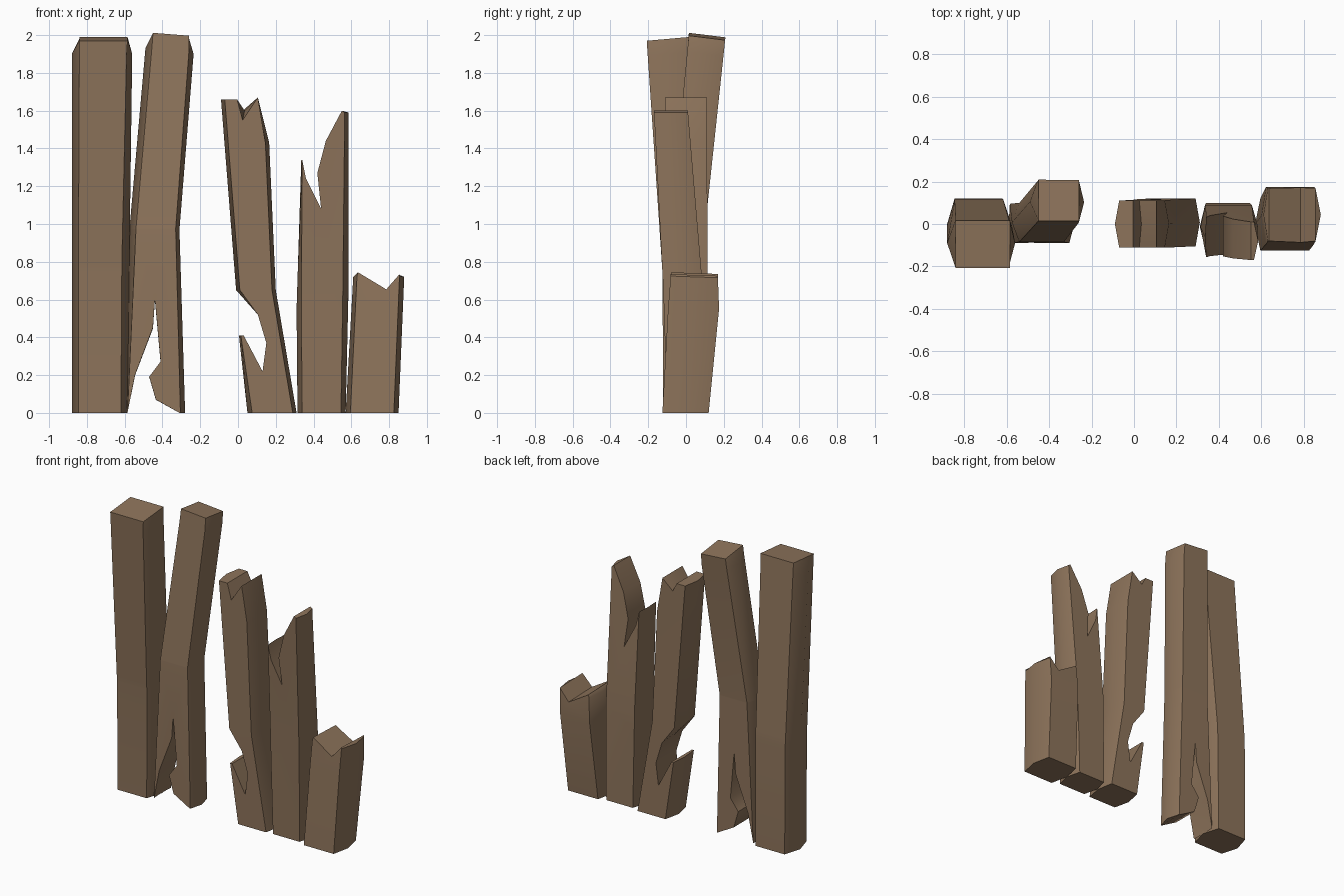
import bpy, bmesh, math

if "Cube" in bpy.data.objects:
    bpy.data.objects.remove(bpy.data.objects["Cube"])

wood = bpy.data.materials.new("weathered brown wood")
wood.diffuse_color = (0.27, 0.175, 0.105, 1)
wood.use_nodes = True
wood.node_tree.nodes["Principled BSDF"].inputs["Base Color"].default_value = wood.diffuse_color


def depth_at(z, keys):
    """Front and back y of a post at height z."""
    for (z0, f0, b0), (z1, f1, b1) in zip(keys, keys[1:]):
        if z <= z1:
            t = max(0, (z - z0) / (z1 - z0))
            return f0 + (f1 - f0) * t, b0 + (b1 - b0) * t
    return keys[-1][1:]


def post(name, outline, keys, tilt=0.0):
    """Splintered six-sided post from a front outline.
    outline: (x, z, inset of front/back corner, front z shift), clockwise.
    keys: (z, front y, back y) bends along the height."""
    bm = bmesh.new()
    layers = []
    for side in (-1, 0, 1):                      # front, middle ridge, back
        ring = []
        for p in outline:
            x, z, inset, dz = (tuple(p) + (0, 0))[:4]
            z2 = z * (1 + tilt * side) - dz * (side < 0)
            ring.append(bm.verts.new((x + inset * abs(side), side, z2)))
        layers.append(ring)
    n = len(outline)
    bm.faces.new(layers[0])
    bm.faces.new(layers[2][::-1])
    for a, b in zip(layers, layers[1:]):
        for i in range(n):
            j = (i + 1) % n
            bm.faces.new((a[j], a[i], b[i], b[j]))
    # add loops at the bends, then bend
    for k in keys[1:-1]:
        bmesh.ops.bisect_plane(bm, geom=bm.verts[:] + bm.edges[:] + bm.faces[:],
                               plane_co=(0, 0, k[0]), plane_no=(0, 0, 1), dist=1e-5)
    bmesh.ops.triangulate(bm, faces=[f for f in bm.faces if len(f.verts) > 4])
    for v in bm.verts:
        f, b = depth_at(v.co.z, keys)
        v.co.y = f + (b - f) * (v.co.y + 1) / 2
    bmesh.ops.recalc_face_normals(bm, faces=bm.faces[:])
    me = bpy.data.meshes.new(name)
    bm.to_mesh(me)
    bm.free()
    me.materials.append(wood)
    ob = bpy.data.objects.new(name, me)
    bpy.context.collection.objects.link(ob)
    bpy.ops.object.select_all(action='DESELECT')
    ob.select_set(True)
    bpy.context.view_layer.objects.active = ob
    bpy.ops.object.shade_smooth_by_angle(angle=math.radians(45))


# tall whole post leaning forward
post("tall_post",
     [(-.88, 0, .035), (-.88, .8, .035), (-.88, 1.9, .04), (-.84, 1.98),
      (-.585, 1.98), (-.56, 1.9, -.03), (-.575, .8, -.04), (-.585, 0, -.035)],
     [(0, -.12, .12), (.75, -.125, .115), (2, -.21, .015)], .005)

# tall post leaning back, base split into two legs
post("split_post",
     [(-.59, 0, .005), (-.575, .97, .035), (-.49, 1.93, .035), (-.45, 2.0),
      (-.26, 1.985), (-.235, 1.9, -.025), (-.31, .97, -.02), (-.28, 0, -.025),
      (-.31, 0), (-.435, .07), (-.47, .19), (-.41, .27), (-.44, .6),
      (-.45, .45), (-.545, .2)],
     [(0, -.09, .095), (.97, -.085, .1), (2, .015, .21)], -.006)

# snapped post with a bite out of the left side
post("bitten_post",
     [(.05, 0, .025), (.005, .41, .01), (.03, .41), (.13, .22), (.15, .37),
      (.105, .52), (-.01, .65, .02), (-.09, 1.66, .02), (-.005, 1.66),
      (.035, 1.6, -.01, .05), (.105, 1.67), (.165, 1.43, -.02),
      (.2, .65, -.02), (.31, 0, -.02)],
     [(0, -.105, .12), (.65, -.11, .115), (1.67, -.11, .11)])

# two-pronged splintered post
post("pronged_post",
     [(.315, 0, .025), (.31, .55, .025), (.335, 1.34, .005), (.36, 1.24),
      (.44, 1.08), (.42, 1.27), (.465, 1.44), (.55, 1.6), (.585, 1.59, -.02),
      (.585, .65, -.03), (.57, 0, -.025)],
     [(0, -.1, .1), (.65, -.12, .09), (1.6, -.17, .01)])

# short broken stump
post("short_stump",
     [(.57, 0, .025), (.61, .72, .02), (.635, .74), (.785, .65),
      (.855, .73), (.88, .72, -.025), (.85, 0, -.025)],
     [(0, -.125, .12), (.55, -.095, .175), (.74, -.08, .168)], -.006)
